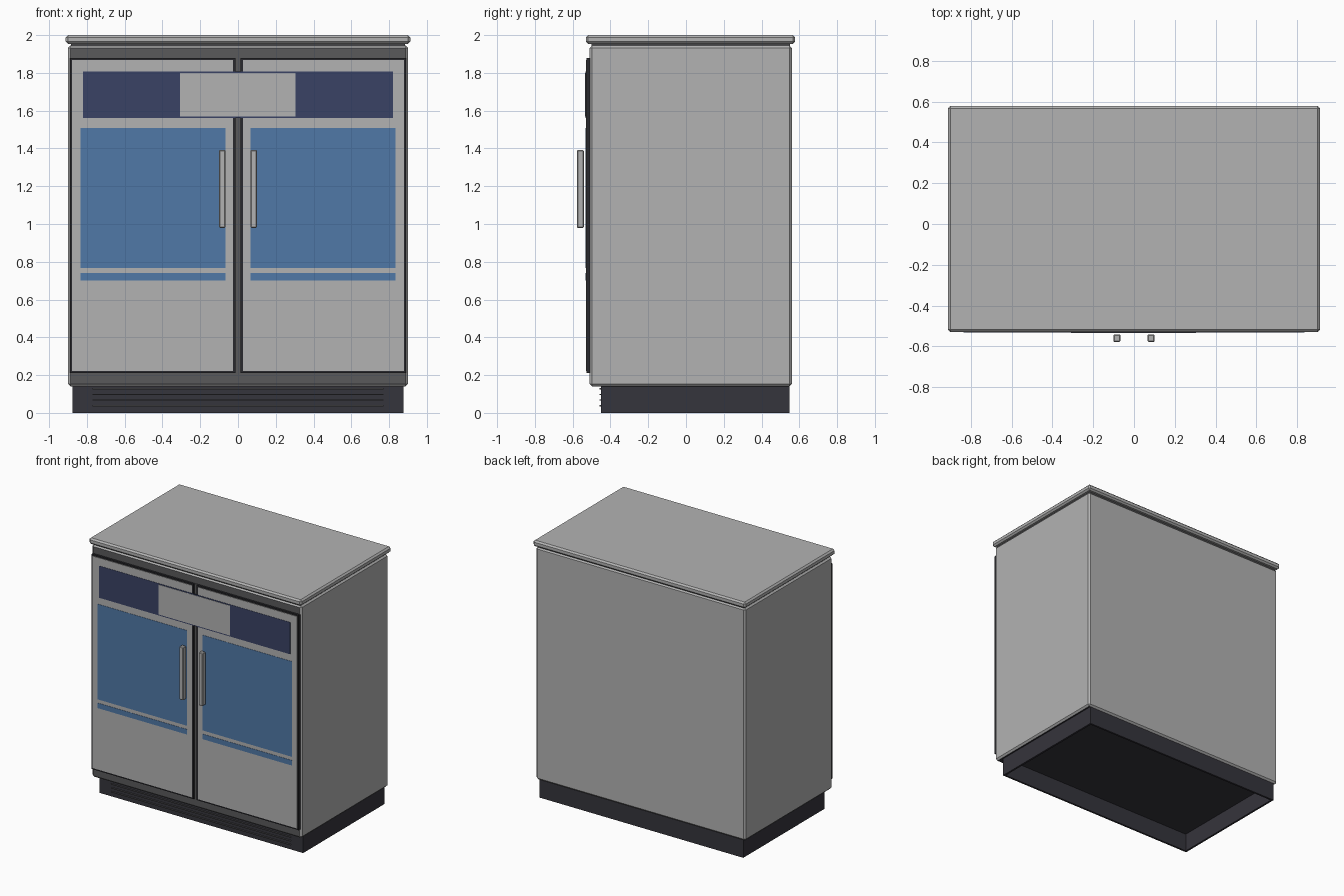
import bpy, bmesh

cube = bpy.data.objects.get("Cube")
if cube:
    bpy.data.objects.remove(cube, do_unlink=True)


def material(name, r, g, b):
    m = bpy.data.materials.new(name)
    m.use_nodes = True
    m.diffuse_color = (r, g, b, 1)
    m.node_tree.nodes["Principled BSDF"].inputs["Base Color"].default_value = (r, g, b, 1)
    return m


steel = material("light_grey", 0.45, 0.45, 0.45)
trim = material("dark_grey", 0.10, 0.10, 0.105)
plinth = material("charcoal", 0.036, 0.035, 0.045)
rubber = material("black_rubber", 0.022, 0.022, 0.026)
blue = material("window_blue", 0.08, 0.19, 0.39)
navy = material("navy", 0.042, 0.055, 0.13)


def box(name, x, y, z, *mats, bevel=0, paint=None):
    """Box from three (low, high) ranges; paint(face) picks a material index."""
    bm = bmesh.new()
    bmesh.ops.create_cube(bm, size=1)
    for v in bm.verts:
        v.co = [lo + (hi - lo) * (c + 0.5) for c, (lo, hi) in zip(v.co, (x, y, z))]
    if bevel:
        bmesh.ops.bevel(bm, geom=bm.edges[:], offset=bevel, segments=1, affect='EDGES')
    bm.normal_update()
    if paint:
        for f in bm.faces:
            f.material_index = paint(f)
    mesh = bpy.data.meshes.new(name)
    bm.to_mesh(mesh)
    bm.free()
    for m in mats:
        mesh.materials.append(m)
    ob = bpy.data.objects.new(name, mesh)
    bpy.context.collection.objects.link(ob)
    return ob


def pair(name, x, y, z, mat, bevel=0):
    """The same box on both sides of the centre."""
    box("left_" + name, x, y, z, mat, bevel=bevel)
    box("right_" + name, (-x[1], -x[0]), y, z, mat, bevel=bevel)


# Cabinet with a dark front frame and a dark underside
def cabinet_paint(f):
    if f.normal.y < -0.9:
        return 1
    return 2 if f.normal.z < -0.9 else 0


box("cabinet", (-0.9, 0.9), (-0.51, 0.56), (0.14, 1.945), steel, trim, plinth,
    bevel=0.013, paint=cabinet_paint)

# Worktop, sitting on a narrow neck
box("worktop_neck", (-0.885, 0.885), (-0.5, 0.55), (1.94, 1.96), trim)
box("worktop", (-0.912, 0.912), (-0.53, 0.578), (1.953, 2.0), steel, bevel=0.012)

# Open plinth made of four thin walls
pair("plinth_side", (0.86, 0.875), (-0.45, 0.547), (0, 0.142), plinth)
box("plinth_front", (-0.86, 0.86), (-0.45, -0.435), (0, 0.142), plinth)
box("plinth_back", (-0.86, 0.86), (0.532, 0.547), (0, 0.142), plinth)

# Ventilation slats
for i in range(4):
    z = 0.035 + 0.03 * i
    box(f"vent_slat_{i + 1}", (-0.77, 0.77), (-0.458, -0.449), (z, z + 0.006), trim)

# Doors with a rubber seal, and a strip between them
pair("door_seal", (0.012, 0.89), (-0.526, -0.505), (0.21, 1.88), rubber)
pair("door", (0.026, 0.878), (-0.53, -0.515), (0.222, 1.868), steel)
box("centre_strip", (-0.012, 0.012), (-0.516, -0.505), (0.21, 1.88), trim)

# Coloured panels on the doors
pair("window", (0.067, 0.835), (-0.532, -0.529), (0.768, 1.508), blue)
pair("lower_stripe", (0.067, 0.835), (-0.532, -0.529), (0.7, 0.74), blue)
box("header_band", (-0.82, 0.82), (-0.532, -0.529), (1.56, 1.808), navy)
box("header_panel", (-0.308, 0.305), (-0.534, -0.531), (1.568, 1.8), steel)

# Handles
pair("handle", (0.066, 0.101), (-0.578, -0.541), (0.98, 1.392), steel, bevel=0.005)
